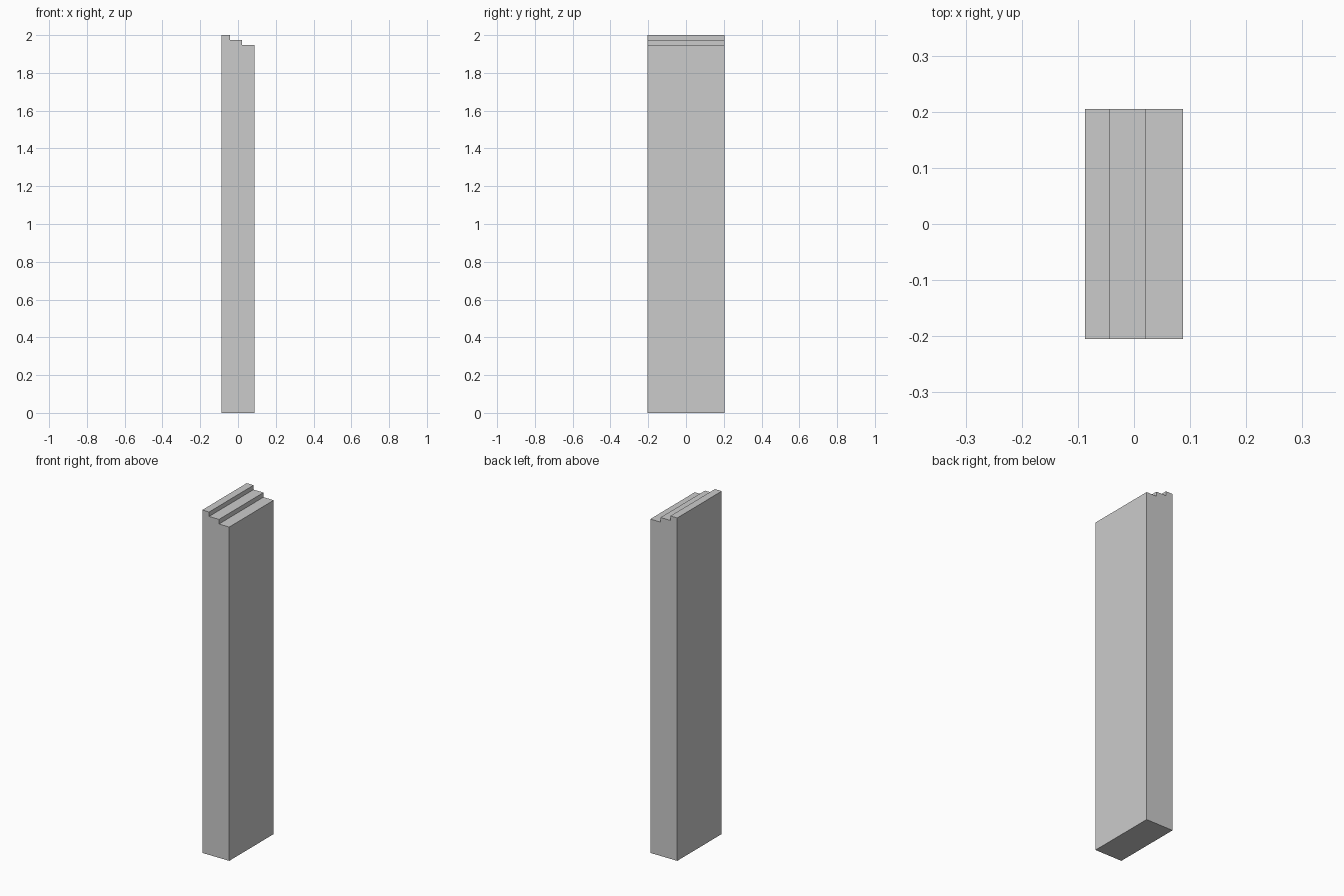
import bpy
import bmesh

if "Cube" in bpy.data.objects:
    bpy.data.objects.remove(bpy.data.objects["Cube"])

HALF_X, HALF_Y = 0.087, 0.205

# Stepped outline seen from the front (x, z)
profile = [
    (-HALF_X, 0), (HALF_X, 0),
    (HALF_X, 1.947), (0.021, 1.947),
    (0.021, 1.974), (-0.043, 1.974),
    (-0.043, 2.0), (-HALF_X, 2.0),
]


def extrude_profile(name, points, half_depth):
    """Extrude an x-z outline along y into a closed solid."""
    bm = bmesh.new()
    face = bm.faces.new([bm.verts.new((x, -half_depth, z)) for x, z in points])
    result = bmesh.ops.extrude_face_region(bm, geom=[face], use_keep_orig=True)
    verts = [g for g in result["geom"] if isinstance(g, bmesh.types.BMVert)]
    bmesh.ops.translate(bm, verts=verts, vec=(0, 2 * half_depth, 0))
    bmesh.ops.recalc_face_normals(bm, faces=bm.faces)
    mesh = bpy.data.meshes.new(name)
    bm.to_mesh(mesh)
    bm.free()
    obj = bpy.data.objects.new(name, mesh)
    bpy.context.collection.objects.link(obj)
    return obj


# Tall slab with a three-step top
extrude_profile("stepped_pillar", profile, HALF_Y)
